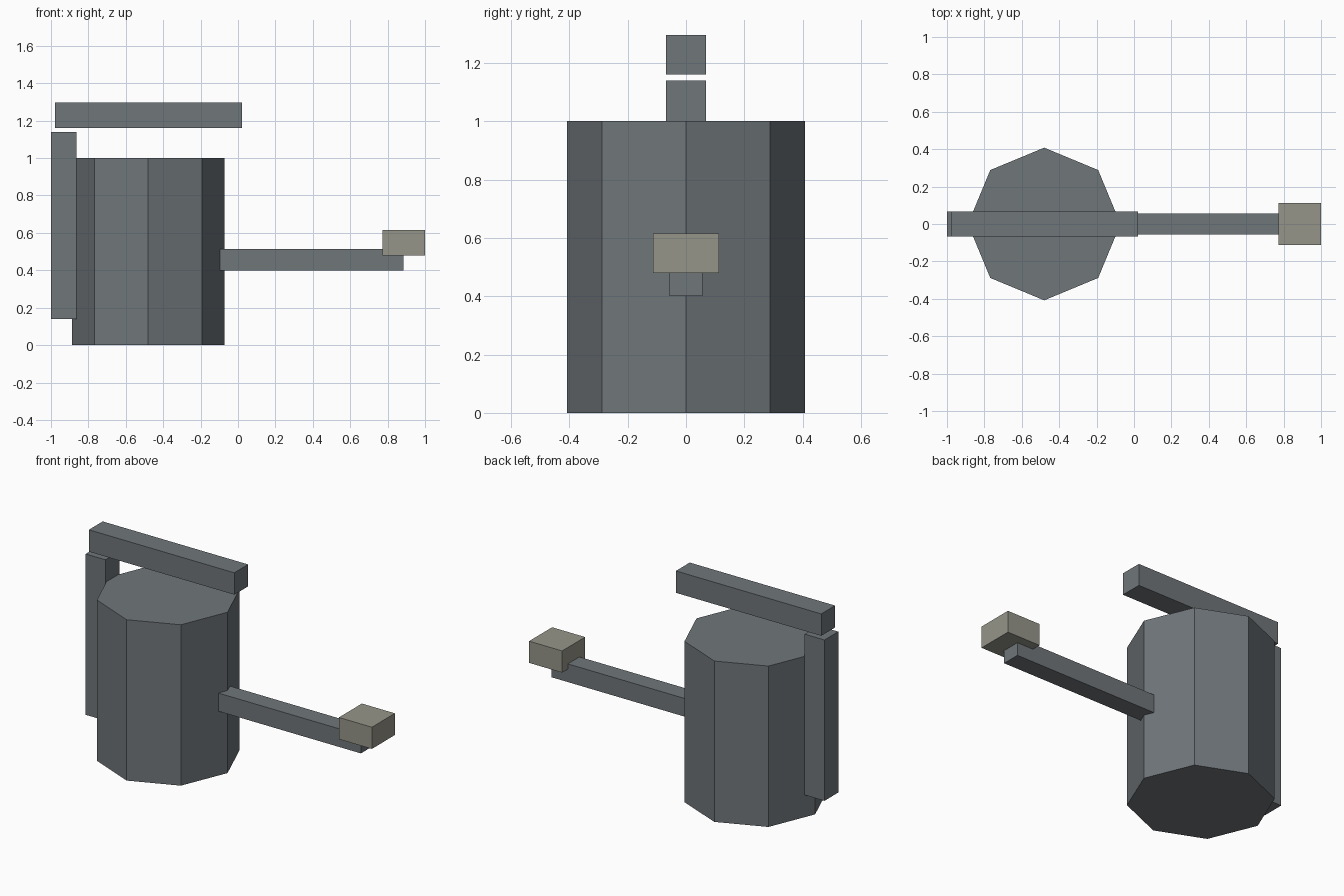
import bpy
from mathutils import Vector

if "Cube" in bpy.data.objects:
    bpy.data.objects.remove(bpy.data.objects["Cube"], do_unlink=True)


def make_material(name, color):
    mat = bpy.data.materials.new(name)
    mat.use_nodes = True
    mat.diffuse_color = color
    mat.node_tree.nodes["Principled BSDF"].inputs["Base Color"].default_value = color
    return mat


def finish(obj, name, mat):
    obj.name = name
    obj.data.name = name
    obj.data.materials.append(mat)


def box(name, low, high, mat):
    """Box spanning two opposite corners."""
    low, high = Vector(low), Vector(high)
    bpy.ops.mesh.primitive_cube_add(size=1, location=(low + high) / 2)
    obj = bpy.context.object
    for vert in obj.data.vertices:
        vert.co *= high - low
    finish(obj, name, mat)


steel = make_material("slate grey", (0.16, 0.18, 0.195, 1))
pale = make_material("warm grey", (0.305, 0.30, 0.255, 1))

# Eight-sided body with corners on the axes
bpy.ops.mesh.primitive_cylinder_add(vertices=8, radius=0.408, depth=1,
                                    location=(-0.48, 0, 0.5))
finish(bpy.context.object, "body", steel)

# Upright post and the bar floating above the body
box("side_post", (-1, -0.068, 0.14), (-0.864, 0.068, 1.14), steel)
box("top_bar", (-0.978, -0.068, 1.16), (0.022, 0.068, 1.296), steel)

# Crank arm with its grip
box("crank_arm", (-0.095, -0.057, 0.4), (0.885, 0.057, 0.513), steel)
box("crank_grip", (0.773, -0.113, 0.48), (1, 0.113, 0.615), pale)
